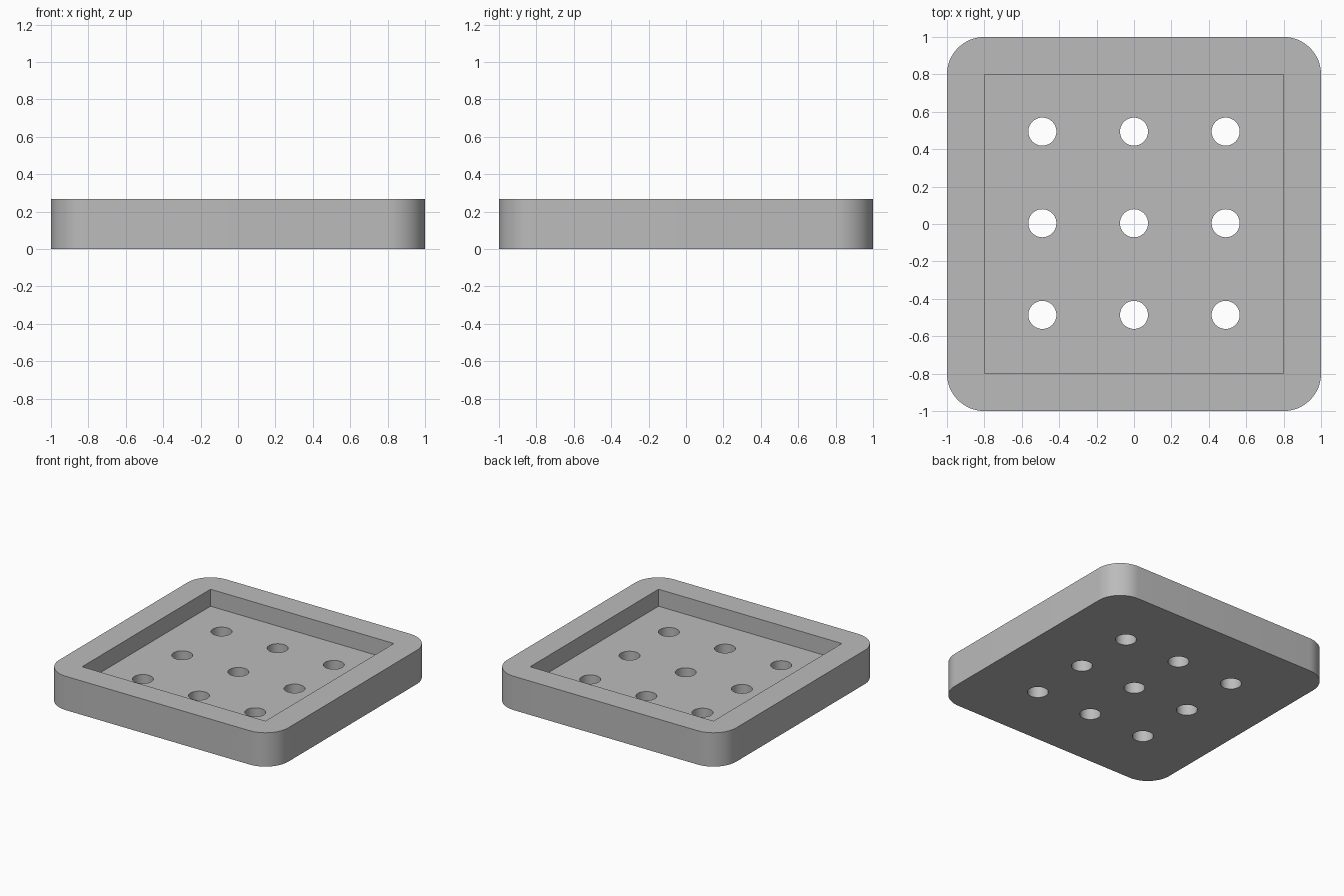
import bpy
import bmesh
from mathutils import Matrix

HEIGHT, FLOOR = 0.267, 0.133
CORNER, POCKET = 0.2, 0.8
HOLE_R, PITCH, SHIFT_Y = 0.075, 0.49, 0.004

cube = bpy.data.objects.get("Cube")
if cube:
    bpy.data.objects.remove(cube, do_unlink=True)

grey = bpy.data.materials.new("plain grey")
grey.use_nodes = True
COLOUR = (0.5, 0.5, 0.5, 1)
grey.diffuse_color = COLOUR
grey.node_tree.nodes["Principled BSDF"].inputs["Base Color"].default_value = COLOUR


def make_object(name, bm):
    mesh = bpy.data.meshes.new(name)
    bm.to_mesh(mesh)
    bm.free()
    mesh.materials.append(grey)
    obj = bpy.data.objects.new(name, mesh)
    bpy.context.collection.objects.link(obj)
    return obj


def add_box(bm, half, z0, z1):
    place = Matrix.Translation((0, 0, (z0 + z1) / 2)) @ Matrix.Diagonal((2 * half, 2 * half, z1 - z0, 1))
    bmesh.ops.create_cube(bm, size=1, matrix=place)


# Square slab with rounded upright edges
bm = bmesh.new()
add_box(bm, 1, 0, HEIGHT)
upright = [e for e in bm.edges if abs(e.verts[0].co.z - e.verts[1].co.z) > 0.1]
bmesh.ops.bevel(bm, geom=upright, offset=CORNER, segments=16, profile=0.5, affect='EDGES')
tray = make_object("tray", bm)

# Square pocket cutter
bm = bmesh.new()
add_box(bm, POCKET, FLOOR, HEIGHT + 0.2)
pocket = make_object("pocket_cutter", bm)

# Grid of drain hole cutters
bm = bmesh.new()
for i in (-1, 0, 1):
    for j in (-1, 0, 1):
        place = Matrix.Translation((i * PITCH, j * PITCH + SHIFT_Y, FLOOR / 2))
        bmesh.ops.create_cone(bm, cap_ends=True, segments=48, radius1=HOLE_R,
                              radius2=HOLE_R, depth=FLOOR + 0.1, matrix=place)
holes = make_object("drain_hole_cutter", bm)

# Cut the pocket and holes
bpy.ops.object.select_all(action='DESELECT')
tray.select_set(True)
bpy.context.view_layer.objects.active = tray
for cutter in (pocket, holes):
    mod = tray.modifiers.new(cutter.name, 'BOOLEAN')
    mod.operation = 'DIFFERENCE'
    mod.solver = 'EXACT'
    mod.object = cutter
    cutter.hide_render = True
    bpy.ops.object.modifier_apply(modifier=mod.name)
    bpy.data.objects.remove(cutter, do_unlink=True)

bpy.ops.object.shade_smooth_by_angle(angle=0.6)
